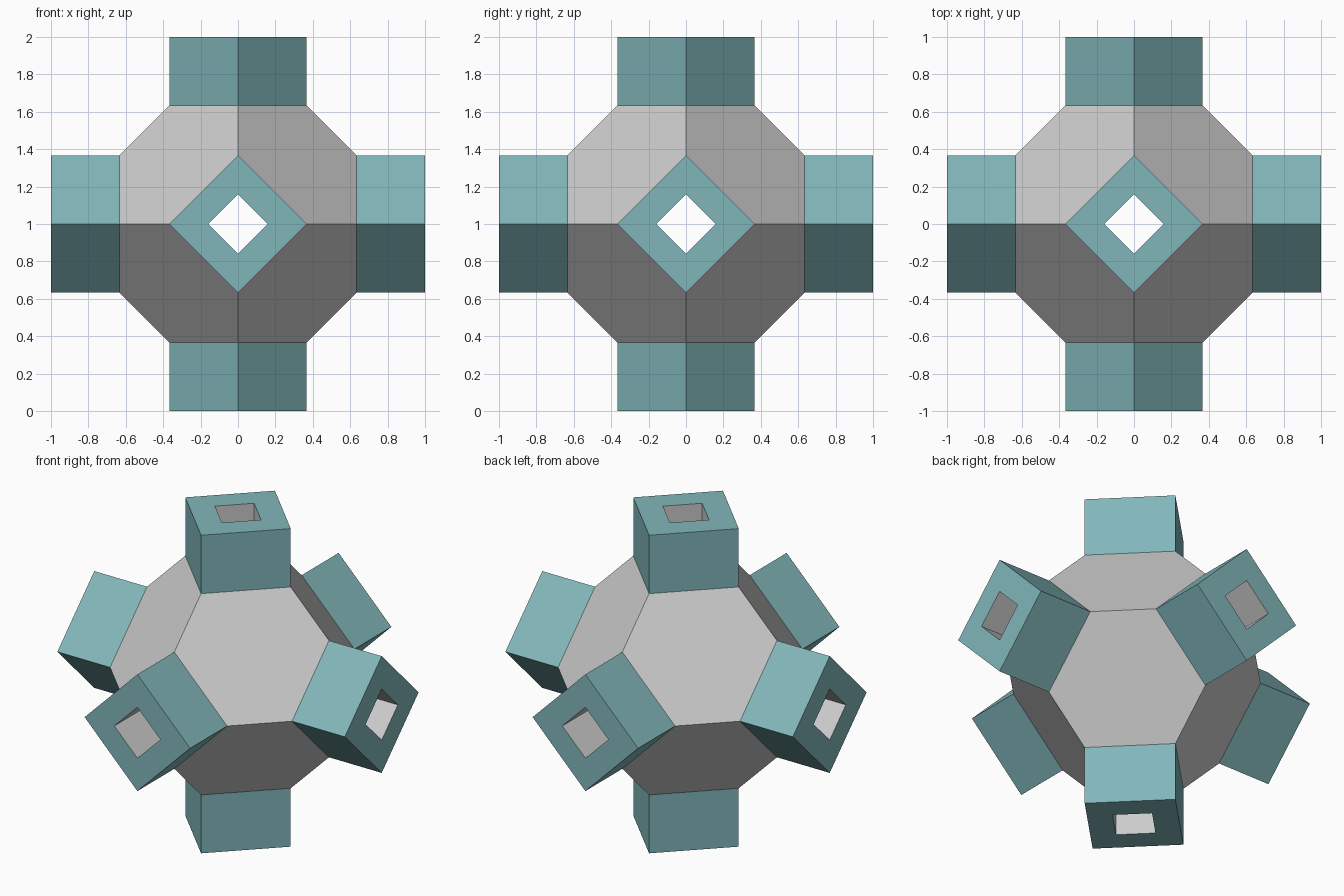
import bpy, bmesh
from math import pi
from mathutils import Matrix, Vector

if "Cube" in bpy.data.objects:
    bpy.data.objects.remove(bpy.data.objects["Cube"])

SQUARE = 0.367   # half diagonal of each square socket
FACE = 0.633     # distance of square faces from the centre
REACH = 1.0      # distance of socket ends from the centre
HOLE = 0.16      # half diagonal of the through channels
CENTRE = Vector((0, 0, 1))

teal = bpy.data.materials.new("teal")
teal.diffuse_color = (0.22, 0.47, 0.49, 1)
teal.use_nodes = True
teal.node_tree.nodes["Principled BSDF"].inputs["Base Color"].default_value = teal.diffuse_color


def add_object(name, bm):
    bmesh.ops.recalc_face_normals(bm, faces=bm.faces)
    bmesh.ops.translate(bm, verts=bm.verts, vec=CENTRE)
    mesh = bpy.data.meshes.new(name)
    bm.to_mesh(mesh)
    bm.free()
    obj = bpy.data.objects.new(name, mesh)
    bpy.context.collection.objects.link(obj)
    return obj


# Truncated octahedron core: hull of the corners of six square faces
bm = bmesh.new()
for axis in range(3):
    for side in (-1, 1):
        for other in ((axis + 1) % 3, (axis + 2) % 3):
            for s in (-1, 1):
                co = Vector((0, 0, 0))
                co[axis] = side * FACE
                co[other] = s * SQUARE
                bm.verts.new(co)
bmesh.ops.convex_hull(bm, input=bm.verts[:])
bmesh.ops.dissolve_limit(bm, angle_limit=0.02, verts=bm.verts[:], edges=bm.edges[:])
bmesh.ops.recalc_face_normals(bm, faces=bm.faces)

# Six square sockets extruded from the square faces
core_faces = set(bm.faces)
squares = [f for f in bm.faces if len(f.verts) == 4]
caps = bmesh.ops.extrude_discrete_faces(bm, faces=squares)["faces"]
for cap in caps:
    bmesh.ops.translate(bm, verts=cap.verts[:], vec=cap.normal * (REACH - FACE))
for f in bm.faces:
    if f in caps or f not in core_faces:
        f.material_index = 1
body = add_object("socketed_hub", bm)
body.data.materials.append(None)
body.data.materials.append(teal)

# Square channels bored through along all three axes
cutters = []
for name, turn in (("x", Matrix.Rotation(pi / 2, 4, 'Y')),
                   ("y", Matrix.Rotation(pi / 2, 4, 'X')),
                   ("z", Matrix.Identity(4))):
    bm = bmesh.new()
    bmesh.ops.create_cone(bm, cap_ends=True, segments=4, radius1=HOLE,
                          radius2=HOLE, depth=2.4, matrix=turn)
    cutter = add_object("channel_cutter_" + name, bm)
    cutter.hide_render = True
    cutters.append(cutter)
    mod = body.modifiers.new("channel_" + name, 'BOOLEAN')
    mod.operation = 'DIFFERENCE'
    mod.solver = 'EXACT'
    mod.object = cutter

# Bake the channels and discard the cutters
bpy.context.view_layer.objects.active = body
for mod in list(body.modifiers):
    bpy.ops.object.modifier_apply(modifier=mod.name)
for cutter in cutters:
    bpy.data.objects.remove(cutter)
